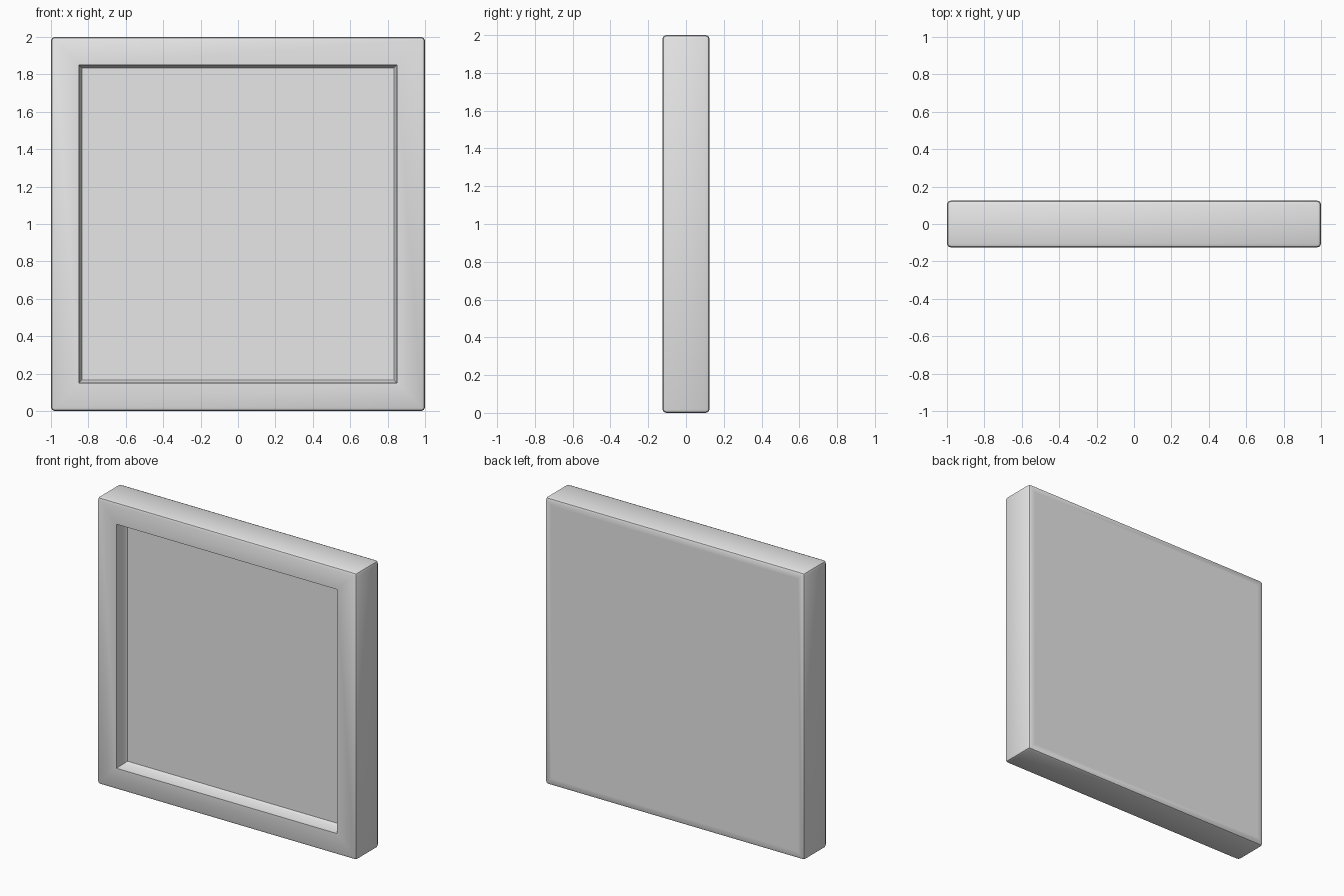
import bpy
import bmesh
from math import radians
from mathutils import Matrix

old = bpy.data.objects.get("Cube")
if old:
    bpy.data.objects.remove(old, do_unlink=True)

WIDTH, DEPTH, HEIGHT = 2.0, 0.25, 2.0

# Plain grey material
grey = bpy.data.materials.new("plain_grey")
grey.use_nodes = True
grey.diffuse_color = (0.8, 0.8, 0.8, 1)
grey.node_tree.nodes["Principled BSDF"].inputs["Base Color"].default_value = (0.8, 0.8, 0.8, 1)

# Solid slab with softened outer edges
bm = bmesh.new()
bmesh.ops.create_cube(bm, size=1, matrix=Matrix.Translation((0, 0, HEIGHT / 2))
                      @ Matrix.Diagonal((WIDTH, DEPTH, HEIGHT, 1)))
bmesh.ops.bevel(bm, geom=bm.edges[:], offset=0.02, segments=2, profile=0.5, affect='EDGES')
bm.normal_update()


def step_in(face, thickness, depth):
    """Inset a face and push its middle along the normal."""
    bmesh.ops.inset_individual(bm, faces=[face], thickness=thickness, depth=depth,
                               use_even_offset=True)
    bm.normal_update()


# Frame rim, recess wall and small fillet around the sunken panel
front = min(bm.faces, key=lambda f: f.calc_center_median().y)
for thickness, depth in ((0.13, 0), (0.005, -0.085), (0.01, -0.015)):
    step_in(front, thickness, depth)

# Narrow border that keeps the back flat
back = max(bm.faces, key=lambda f: f.calc_center_median().y)
step_in(back, 0.03, 0)

mesh = bpy.data.meshes.new("framed_panel")
bm.to_mesh(mesh)
bm.free()
mesh.materials.append(grey)
mesh.shade_smooth()
mesh.set_sharp_from_angle(angle=radians(40))
panel = bpy.data.objects.new("framed_panel", mesh)
bpy.context.collection.objects.link(panel)
